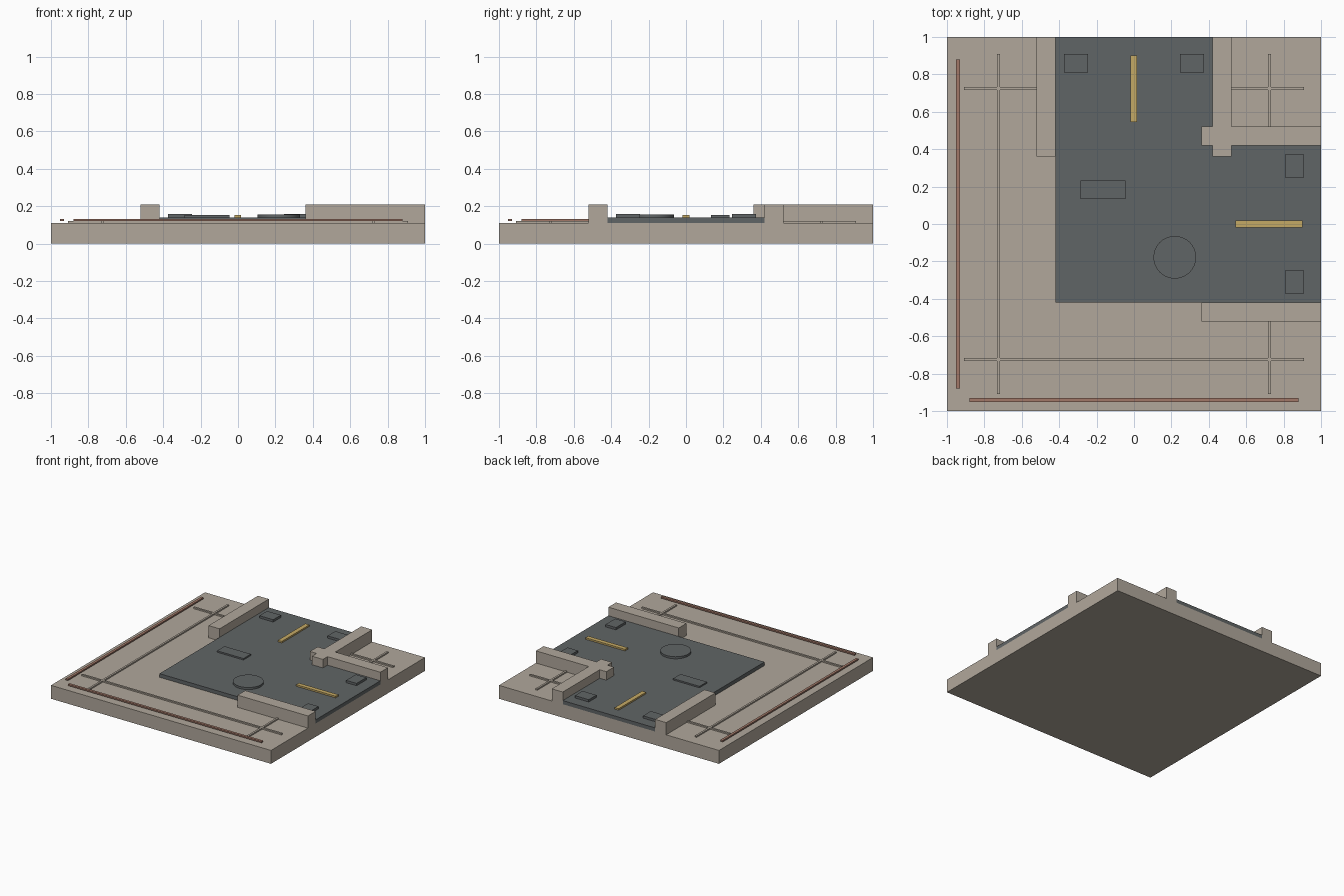
import bpy, bmesh

if "Cube" in bpy.data.objects:
    bpy.data.objects.remove(bpy.data.objects["Cube"])


def material(name, rgb):
    m = bpy.data.materials.new(name)
    m.diffuse_color = (*rgb, 1)
    m.use_nodes = True
    m.node_tree.nodes["Principled BSDF"].inputs["Base Color"].default_value = m.diffuse_color
    return m


STONE = material("warm_stone", (0.44, 0.39, 0.33))
ASPHALT = material("dark_asphalt", (0.118, 0.130, 0.132))
YELLOW = material("lane_yellow", (0.56, 0.40, 0.13))
RUST = material("rust_trim", (0.36, 0.19, 0.14))


def prism(name, outline, z0, z1, mat):
    """Extrude a counter-clockwise outline from z0 to z1."""
    bm = bmesh.new()
    face = bm.faces.new([bm.verts.new((x, y, z0)) for x, y in outline])
    out = bmesh.ops.extrude_face_region(bm, geom=[face])
    for v in out["geom"]:
        if isinstance(v, bmesh.types.BMVert):
            v.co.z = z1
    bmesh.ops.recalc_face_normals(bm, faces=bm.faces[:])
    me = bpy.data.meshes.new(name)
    bm.to_mesh(me)
    bm.free()
    me.materials.append(mat)
    ob = bpy.data.objects.new(name, me)
    bpy.context.collection.objects.link(ob)
    return ob


def box(name, x0, x1, y0, y1, z0, z1, mat):
    return prism(name, [(x0, y0), (x1, y0), (x1, y1), (x0, y1)], z0, z1, mat)


BASE, ROAD = 0.11, 0.14   # top heights of the slab and the road
W, CURB = 0.42, 0.52      # road half width, curb outer edge

# Ground slab
box("ground_slab", -1, 1, -1, 1, 0, BASE, STONE)

# L-shaped road turning from the back to the right
prism("road_corner", [(-W, -W), (1, -W), (1, W), (W, W), (W, 1), (-W, 1)],
      BASE, ROAD, ASPHALT)

# Raised curbs on the outside, crossing curbs on the inside corner
box("left_curb", -CURB, -W, 0.36, 1, BASE, 0.21, STONE)
box("front_curb", 0.36, 1, -CURB, -W, BASE, 0.21, STONE)
prism("inner_curb", [(W, 0.36), (CURB, 0.36), (CURB, W), (1, W), (1, CURB),
                     (CURB, CURB), (CURB, 1), (W, 1), (W, CURB),
                     (0.36, CURB), (0.36, W), (W, W)], BASE, 0.21, STONE)

# Thin paving ribs across the slab, passing below the road
for i, c in enumerate((-0.724, 0.724)):
    box(f"paving_rib_lengthwise_{i}", c - 0.008, c + 0.008, -0.908, 0.908,
        BASE - 0.005, 0.121, STONE)
    box(f"paving_rib_crosswise_{i}", -0.908, 0.908, c - 0.008, c + 0.008,
        BASE - 0.005, 0.121, STONE)

# Rust trim strips along the two outer edges
box("left_trim", -0.951, -0.93, -0.88, 0.88, 0.121, 0.133, RUST)
box("front_trim", -0.88, 0.88, -0.951, -0.93, 0.121, 0.133, RUST)

# Yellow centre dashes
box("back_lane_dash", -0.019, 0.017, 0.545, 0.902, ROAD, 0.153, YELLOW)
box("right_lane_dash", 0.542, 0.9, -0.018, 0.018, ROAD, 0.153, YELLOW)

# Raised road plates near both ends, and a repair patch
for i, c in enumerate((-0.31, 0.31)):
    box(f"back_road_plate_{i}", c - 0.063, c + 0.063, 0.81, 0.91,
        ROAD, 0.159, ASPHALT)
    box(f"right_road_plate_{i}", 0.81, 0.905, c - 0.063, c + 0.063,
        ROAD, 0.159, ASPHALT)
box("repair_patch", -0.285, -0.045, 0.135, 0.232, ROAD, 0.152, ASPHALT)

# Round manhole cover
bpy.ops.mesh.primitive_cylinder_add(vertices=32, radius=0.114, depth=0.017,
                                    location=(0.218, -0.178, ROAD + 0.0085))
cover = bpy.context.object
cover.name = "manhole_cover"
cover.data.materials.append(ASPHALT)
bpy.ops.object.shade_smooth_by_angle()
